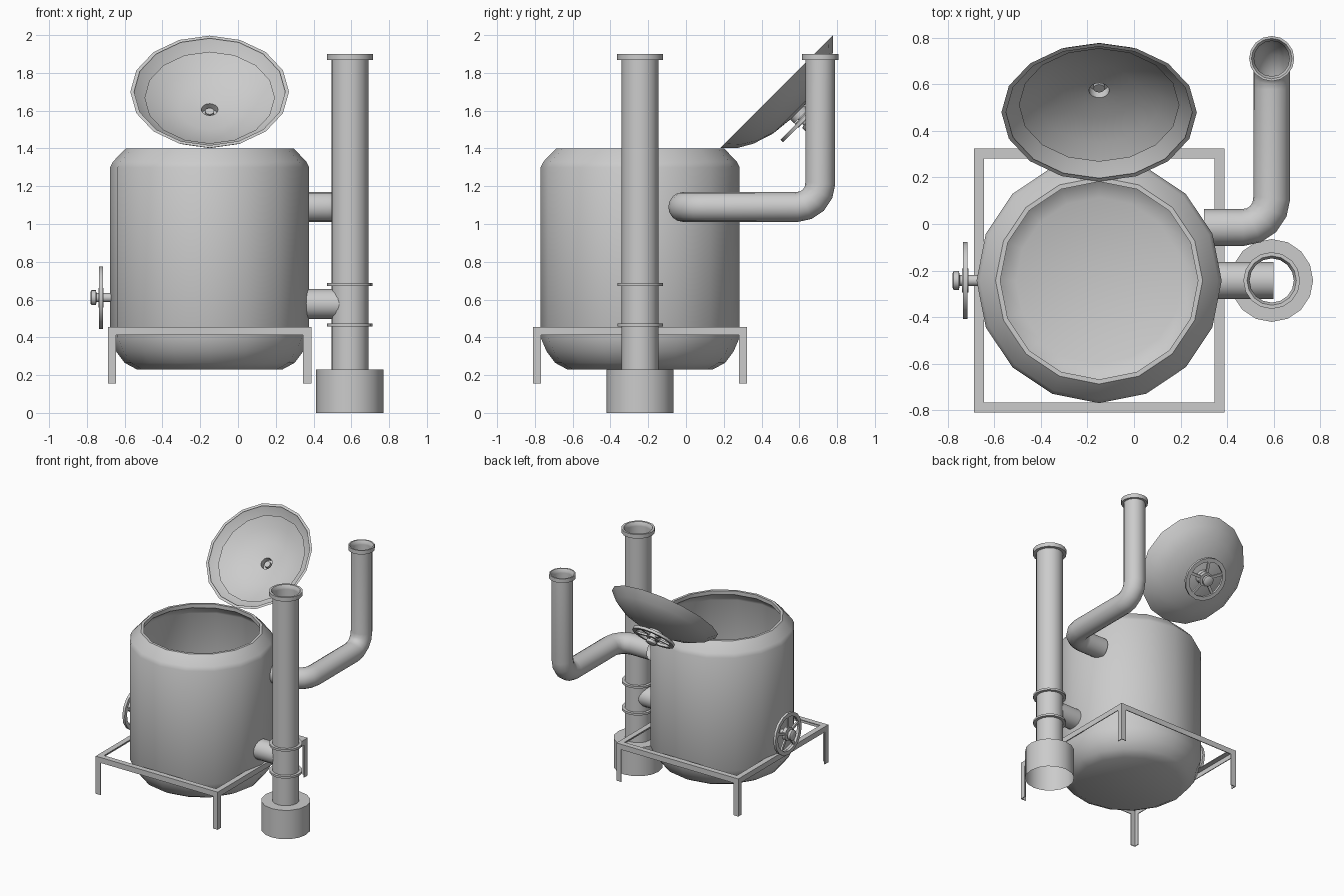
import bpy, bmesh
from math import sin, cos, pi, radians
from mathutils import Matrix, Vector

if "Cube" in bpy.data.objects:
    bpy.data.objects.remove(bpy.data.objects["Cube"])

T = Matrix.Translation
CX, CY = -0.15, -0.243      # tank axis
PX = 0.592                  # chimney axis


def lathe(bm, profile, m=Matrix(), closed=True, n=16):
    """Spin a (radius, height) profile around the local z axis."""
    rings = [[bm.verts.new(m @ Vector((r * cos(2 * pi * i / n), r * sin(2 * pi * i / n), z)))
              for i in range(n)] for r, z in profile]
    pairs = list(zip(rings, rings[1:]))
    if closed:
        pairs.append((rings[-1], rings[0]))
    for a, b in pairs:
        for i in range(n):
            j = (i + 1) % n
            bm.faces.new((a[i], a[j], b[j], b[i]))


def box(bm, lo, hi, m=Matrix()):
    lo, hi = Vector(lo), Vector(hi)
    s = hi - lo
    bmesh.ops.create_cube(bm, size=1, matrix=m @ T((lo + hi) / 2) @ Matrix.Diagonal((*s, 1)))


def smooth(ob):
    bpy.ops.object.select_all(action='DESELECT')
    ob.select_set(True)
    bpy.context.view_layer.objects.active = ob
    bpy.ops.object.shade_smooth_by_angle(angle=radians(32))


def finish(bm, name):
    bmesh.ops.remove_doubles(bm, verts=bm.verts, dist=1e-5)
    bmesh.ops.recalc_face_normals(bm, faces=bm.faces)
    me = bpy.data.meshes.new(name)
    bm.to_mesh(me)
    bm.free()
    ob = bpy.data.objects.new(name, me)
    bpy.context.collection.objects.link(ob)
    smooth(ob)
    return ob


def turned(name, profile, m=Matrix(), closed=True):
    bm = bmesh.new()
    lathe(bm, profile, m, closed)
    return finish(bm, name)


def handwheel(name, m):
    bm = bmesh.new()
    lathe(bm, [(0.135, 0.038), (0.165, 0.038), (0.165, 0.058), (0.135, 0.058)], m)
    lathe(bm, [(0, 0.034), (0.052, 0.034), (0.052, 0.062), (0, 0.062)], m, False)
    lathe(bm, [(0, -0.01), (0.024, -0.01), (0.024, 0.072), (0.04, 0.076),
               (0.04, 0.098), (0.03, 0.104), (0, 0.104)], m, False)
    for i in range(5):
        box(bm, (0.04, -0.01, 0.041), (0.14, 0.01, 0.055), m @ Matrix.Rotation(2 * pi * i / 5, 4, 'Z'))
    return finish(bm, name)


def flange(name, x, y, r, R):
    turned(name, [(r - 0.003, 1.868), (R, 1.868), (R, 1.9), (r + 0.008, 1.9), (r - 0.003, 1.88)], T((x, y, 0)))


# Open tank with a thin wall
tank_axis = T((CX, CY, 0))
turned("tank", [(0, 0.23), (0.385, 0.23), (0.45, 0.265), (0.495, 0.325), (0.527, 0.40),
                (0.527, 1.30), (0.512, 1.33), (0.445, 1.40), (0.425, 1.40), (0.425, 1.37),
                (0.49, 1.32), (0.507, 1.29), (0.507, 0.41), (0.475, 0.335), (0.43, 0.28),
                (0.357, 0.25), (0, 0.25)], tank_axis, False)

# Dished lid, tipped back, with a central socket
lid_m = T((CX, 0.48, 1.70)) @ Matrix.Rotation(radians(-135), 4, 'X')
turned("lid", [(0.40, 0), (0.42, 0), (0.36, 0.062), (0.28, 0.108), (0.17, 0.143), (0.052, 0.155),
               (0.052, 0.185), (0, 0.185), (0, 0.175), (0.044, 0.175), (0.044, 0.133),
               (0.16, 0.122), (0.27, 0.088), (0.345, 0.045)], lid_m, False)
handwheel("lid_handwheel", lid_m @ T((0, 0, 0.155)))

# Handwheel on the left of the tank
handwheel("tank_handwheel", T((CX - 0.527, CY, 0.61)) @ Matrix.Rotation(-pi / 2, 4, 'Y'))

# Chimney: hollow base, pipe, clamp rings, top flange
chimney = T((PX, CY, 0))
turned("chimney_base", [(0.178, 0), (0.178, 0.23), (0.098, 0.23)], chimney, False)
turned("chimney_pipe", [(0.098, 0.23), (0.098, 1.88)], chimney, False)
for i, z in enumerate((0.465, 0.68)):
    turned(f"clamp_ring_{i + 1}", [(0.097, z - 0.008), (0.12, z - 0.008), (0.12, z + 0.008), (0.097, z + 0.008)], chimney)
flange("chimney_flange", PX, CY, 0.098, 0.122)

# Short connector between tank and chimney
turned("connector_pipe", [(0.079, 0.36), (0.079, 0.60)],
       T((0, CY, 0.577)) @ Matrix.Rotation(pi / 2, 4, 'Y'), False)


# Bent exhaust pipe swept along a path with rounded corners
def rounded_path(pts, rad, steps=4):
    pts = [Vector(p) for p in pts]
    out = [pts[0]]
    for a, b, c in zip(pts, pts[1:], pts[2:]):
        u, v = (a - b).normalized(), (c - b).normalized()
        o = b + (u + v) * rad
        for k in range(steps + 1):
            t = pi / 2 * k / steps
            out.append(o - v * rad * cos(t) - u * rad * sin(t))
    return out + [pts[-1]]


path = rounded_path([(0.30, -0.015, 1.09), (0.592, -0.015, 1.09), (0.592, 0.711, 1.09), (0.592, 0.711, 1.885)], 0.125)
bm = bmesh.new()
prev = None
side = Vector((0, 0, 1))
for i, p in enumerate(path):
    d = (path[min(i + 1, len(path) - 1)] - path[max(i - 1, 0)]).normalized()
    if 0 < i < len(path) - 1:
        d = ((path[i + 1] - p).normalized() + (p - path[i - 1]).normalized()).normalized()
    side = (side - d * side.dot(d)).normalized()
    up = d.cross(side)
    ring = [bm.verts.new(p + 0.079 * (side * cos(2 * pi * k / 16) + up * sin(2 * pi * k / 16))) for k in range(16)]
    if prev:
        for k in range(16):
            j = (k + 1) % 16
            bm.faces.new((prev[k], prev[j], ring[j], ring[k]))
    prev = ring
finish(bm, "exhaust_pipe")
flange("exhaust_flange", 0.592, 0.711, 0.079, 0.097)

# Angle-iron stand: four L-section rails and four L-section legs
HX, HY, W, TH, Z0, Z1 = 0.538, 0.567, 0.043, 0.006, 0.155, 0.455
bm = bmesh.new()
for sx in (-1, 1):
    for sy in (-1, 1):
        m = T((CX, CY, 0)) @ Matrix.Diagonal((sx, sy, 1, 1))
        box(bm, (HX - W, HY - TH, Z0), (HX, HY, Z1 - W), m)
        box(bm, (HX - TH, HY - W, Z0), (HX, HY - TH, Z1 - W), m)
for s in (-1, 1):
    m = T((CX, CY, 0)) @ Matrix.Diagonal((s, s, 1, 1))
    box(bm, (-HX, HY - W, Z1 - TH), (HX, HY, Z1), m)
    box(bm, (-HX, HY - TH, Z1 - W), (HX, HY, Z1 - TH), m)
    box(bm, (HX - W, -HY + W, Z1 - TH), (HX, HY - W, Z1), m)
    box(bm, (HX - TH, -HY + TH, Z1 - W), (HX, HY - TH, Z1 - TH), m)
finish(bm, "stand")
